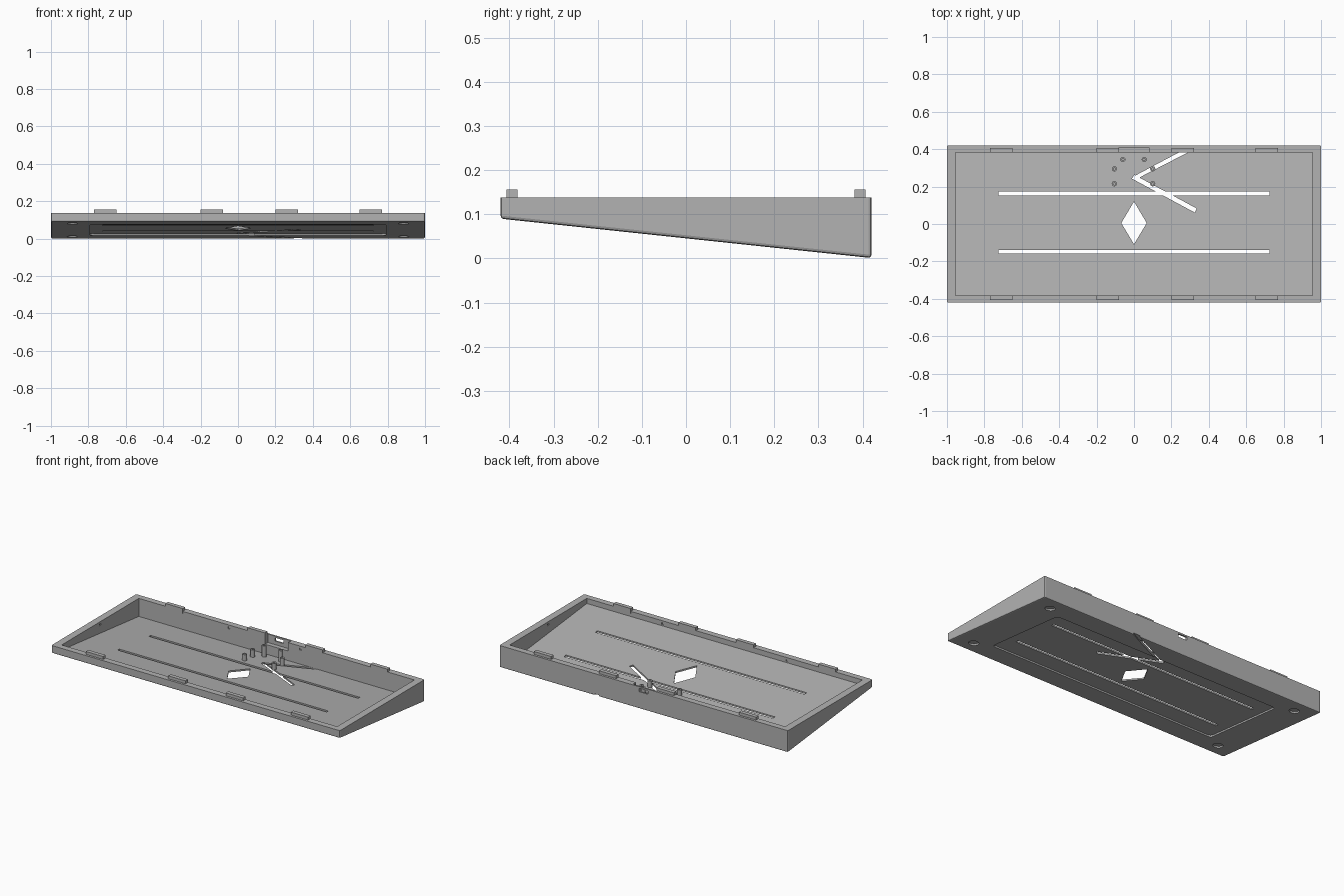
import bpy, bmesh
from math import cos, sin, pi, atan2
from mathutils import Vector, Matrix

cube = bpy.data.objects.get("Cube")
if cube:
    bpy.data.objects.remove(cube, do_unlink=True)

grey = bpy.data.materials.new("grey plastic")
grey.use_nodes = True
GREY = (0.45, 0.45, 0.45, 1)
grey.diffuse_color = GREY
grey.node_tree.nodes["Principled BSDF"].inputs["Base Color"].default_value = GREY

TOP = 0.138
FLOOR = 0.02          # floor thickness
SLOPE = -0.106


def under(y):
    """Height of the sloping underside."""
    return 0.0455 + SLOPE * y


def finish(name, bm):
    bmesh.ops.recalc_face_normals(bm, faces=bm.faces)
    mesh = bpy.data.meshes.new(name)
    bm.to_mesh(mesh)
    bm.free()
    mesh.materials.append(grey)
    obj = bpy.data.objects.new(name, mesh)
    bpy.context.collection.objects.link(obj)
    return obj


def prism_mesh(outline, low, high):
    """Upright prism; low and high give the end heights as functions of y."""
    bm = bmesh.new()
    a = [bm.verts.new((x, y, low(y))) for x, y in outline]
    b = [bm.verts.new((x, y, high(y))) for x, y in outline]
    bm.faces.new(a[::-1])
    bm.faces.new(b)
    n = len(a)
    for i in range(n):
        j = (i + 1) % n
        bm.faces.new((a[i], a[j], b[j], b[i]))
    return bm


def flat(z):
    return lambda y: z


def sloped(offset):
    return lambda y: under(y) + offset


def rect(x0, x1, y0, y1):
    return [(x0, y0), (x1, y0), (x1, y1), (x0, y1)]


def disc(x, y, r, n=24):
    return [(x + r * cos(2 * pi * i / n), y + r * sin(2 * pi * i / n)) for i in range(n)]


def rounded(w, h, r, n=4):
    pts = []
    for k, (sx, sy) in enumerate([(1, 1), (-1, 1), (-1, -1), (1, -1)]):
        for i in range(n + 1):
            t = (k + i / n) * pi / 2
            pts.append((sx * (w - r) + r * cos(t), sy * (h - r) + r * sin(t)))
    return pts


def strip(start, end, width):
    p, q = Vector(start), Vector(end)
    d = (q - p).normalized() * width / 2
    s = Vector((-d.y, d.x))
    return [tuple(v) for v in (p - s, q - s, q + s, p + s)]


def cut(outline, low, high):
    """Remove a prism from the tray."""
    cutter = finish("cutter", prism_mesh(outline, low, high))
    cutter.hide_render = True
    mod = tray.modifiers.new("cut", 'BOOLEAN')
    mod.operation = 'DIFFERENCE'
    mod.solver = 'EXACT'
    mod.object = cutter
    bpy.context.view_layer.objects.active = tray
    bpy.ops.object.modifier_apply(modifier=mod.name)
    bpy.data.objects.remove(cutter, do_unlink=True)


# Wedge body with softened corners and lower edge
bm = prism_mesh(rect(-1, 1, -0.42, 0.42), under, flat(TOP))
soft = [e for e in bm.edges if not all(v.co.z > TOP - 0.001 for v in e.verts)]
bmesh.ops.bevel(bm, geom=soft, offset=0.007, segments=2, affect='EDGES', profile=0.5)
tray = finish("tray", bm)

# Hollow interior
cut(rect(-0.955, 0.955, -0.382, 0.382), sloped(FLOOR), flat(0.3))

# Recessed panel and foot sockets underneath
cut(rounded(0.79, 0.28, 0.02), flat(-0.2), sloped(0.01))
for sx in (-1, 1):
    for sy in (-1, 1):
        cut(disc(sx * 0.885, sy * 0.33, 0.029), flat(-0.2), sloped(0.01))

# Vents through the floor: long slots, diamond and angled pair
through = (flat(-0.3), sloped(FLOOR + 0.015))
for y in (0.163, -0.148):
    cut(rect(-0.725, 0.725, y - 0.01, y + 0.01), *through)
cut([(-0.068, 0.005), (0, -0.108), (0.068, 0.005), (0, 0.12)], *through)
cut(strip((-0.005, 0.253), (0.33, 0.072), 0.024), *through)
cut([(-0.008, 0.251), (0.014, 0.241), (0.285, 0.381), (0.237, 0.381)], *through)
cut(strip((0.25, 0.375), (0.36, 0.434), 0.022), flat(-0.3), flat(0.011))

# Connector pocket and opening in the back wall
cut(rect(-0.08, 0.08, 0.37, 0.41), flat(0.085), flat(0.3))
cut(rect(-0.03, 0.03, 0.39, 0.45), flat(0.107), flat(0.128))

# Small latch dimples in the inner walls
for x, y in [(-0.43, -0.382), (0.43, -0.382), (-0.33, 0.382), (0.165, 0.382),
             (-0.955, 0), (0.955, 0)]:
    cut(rect(x - 0.006, x + 0.006, y - 0.006, y + 0.006), flat(0.114), flat(0.126))

# Alignment tabs along the front and back rims
for side, sy in (("front", -1), ("back", 1)):
    for i, x in enumerate((-0.71, -0.14, 0.26, 0.71)):
        y0, y1 = sorted((sy * 0.381, sy * 0.406))
        finish(f"{side}_tab_{i + 1}",
               prism_mesh(rect(x - 0.06, x + 0.06, y0, y1), flat(TOP - 0.012), flat(0.156)))

# Hollow board posts
for i, (x, y, top) in enumerate([(-0.06, 0.345, 0.1), (0.055, 0.345, 0.1),
                                 (-0.105, 0.295, 0.082), (0.1, 0.295, 0.082),
                                 (-0.105, 0.215, 0.082), (0.1, 0.215, 0.082)]):
    base = under(y) + FLOOR - 0.004
    bm = bmesh.new()
    profile = [(0.014, base), (0.014, top), (0.006, top), (0.006, base + 0.006), (0, base + 0.006)]
    verts = [bm.verts.new((x + r, y, z)) for r, z in profile]
    edges = [bm.edges.new(pair) for pair in zip(verts, verts[1:])]
    bmesh.ops.spin(bm, geom=verts + edges, cent=(x, y, 0), axis=(0, 0, 1),
                   angle=2 * pi, steps=20)
    bmesh.ops.remove_doubles(bm, verts=bm.verts, dist=0.0001)
    finish(f"board_post_{i + 1}", bm)
